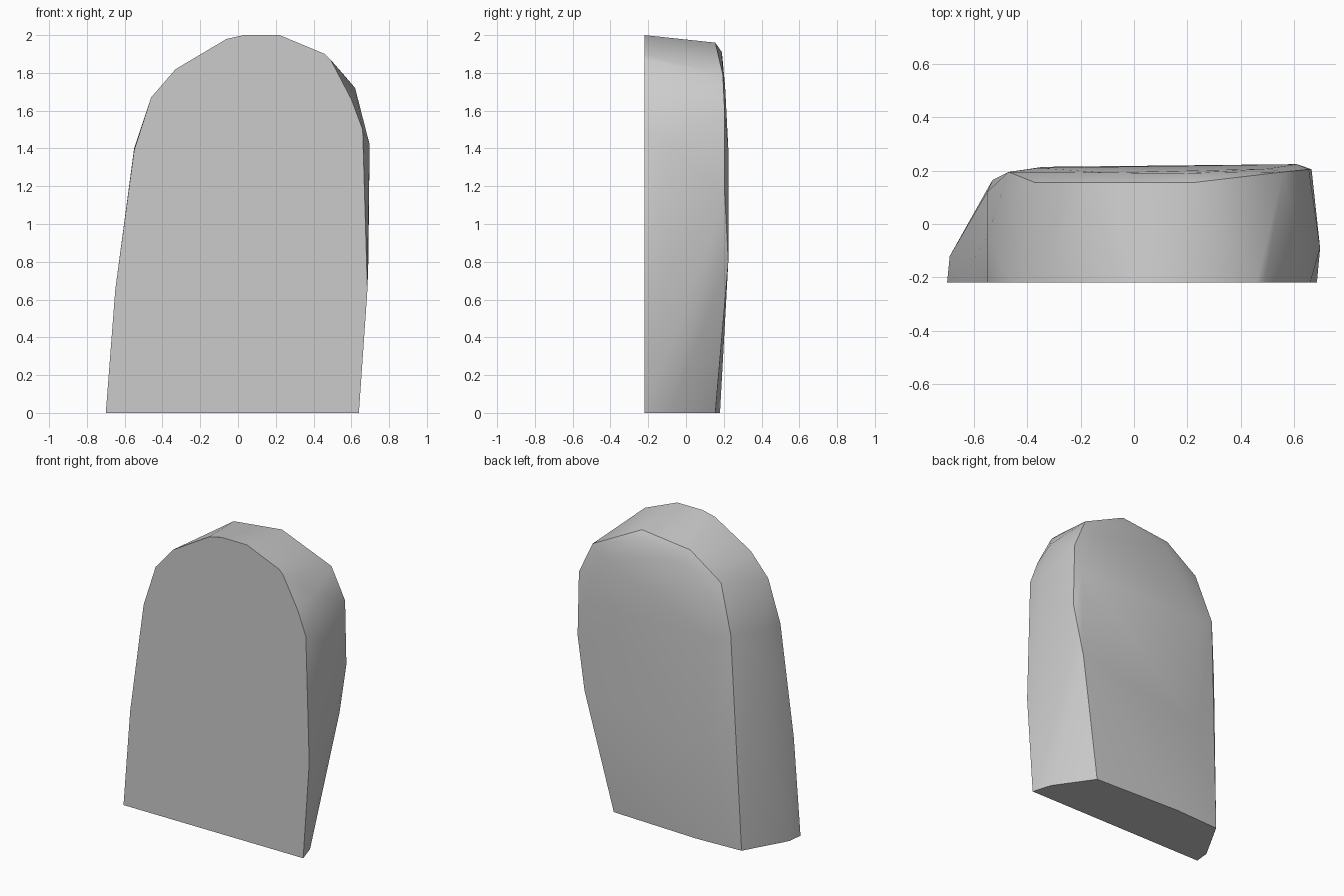
import bpy, bmesh, math

cube = bpy.data.objects.get("Cube")
if cube:
    bpy.data.objects.remove(cube, do_unlink=True)

# Stone colour
mat = bpy.data.materials.new("plain_grey")
mat.use_nodes = True
grey = (0.6, 0.6, 0.6, 1)
mat.diffuse_color = grey
mat.node_tree.nodes["Principled BSDF"].inputs["Base Color"].default_value = grey

# Flat front outline (x, z)
FRONT_Y = -0.22
front = [(-0.7, 0), (-0.65, 0.65), (-0.55, 1.39), (-0.46, 1.67), (-0.33, 1.82),
         (-0.06, 1.98), (0.03, 2), (0.22, 2), (0.46, 1.9), (0.49, 1.87),
         (0.6, 1.66), (0.66, 1.5), (0.685, 0.65), (0.64, 0)]

# Bulging side points (x, y, z)
sides = [(-0.69, -0.12, 0), (-0.55, 0.12, 1.1), (-0.55, -0.05, 1.4),
         (0.6, -0.09, 0), (0.62, -0.07, 1.72), (0.697, -0.09, 1.42),
         (0.69, -0.09, 0.8)]

# Rim around the back
rim = [(-0.53, 0.165, 0), (-0.47, 0.195, 1.45), (-0.37, 0.155, 1.76),
       (-0.14, 0.155, 1.92), (0.22, 0.155, 1.96), (0.56, 0.195, 1.79),
       (0.655, 0.205, 1.58), (0.665, 0.205, 1.15), (0.43, 0.155, 0)]

# Slightly raised back panel
panel = [(-0.2, 0.18, 0), (-0.34, 0.214, 0.65), (-0.36, 0.21, 1.4),
         (-0.3, 0.195, 1.68), (-0.1, 0.192, 1.85), (0.2, 0.19, 1.91),
         (0.5, 0.207, 1.73), (0.61, 0.224, 1.4), (0.6, 0.224, 0.8)]

# Wrap the outlines in one solid
bm = bmesh.new()
for p in [(x, FRONT_Y, z) for x, z in front] + sides + rim + panel:
    bm.verts.new(p)
hull = bmesh.ops.convex_hull(bm, input=bm.verts)
loose = {g for g in hull["geom_interior"] + hull["geom_unused"]
         if isinstance(g, bmesh.types.BMVert)}
bmesh.ops.delete(bm, geom=list(loose), context="VERTS")
bmesh.ops.dissolve_limit(bm, angle_limit=math.radians(1),
                         verts=bm.verts, edges=bm.edges)
bmesh.ops.recalc_face_normals(bm, faces=bm.faces)

mesh = bpy.data.meshes.new("stone_slab")
bm.to_mesh(mesh)
bm.free()
mesh.materials.append(mat)
slab = bpy.data.objects.new("stone_slab", mesh)
bpy.context.collection.objects.link(slab)
bpy.context.view_layer.objects.active = slab
slab.select_set(True)
bpy.ops.object.shade_smooth_by_angle(angle=math.radians(30))
